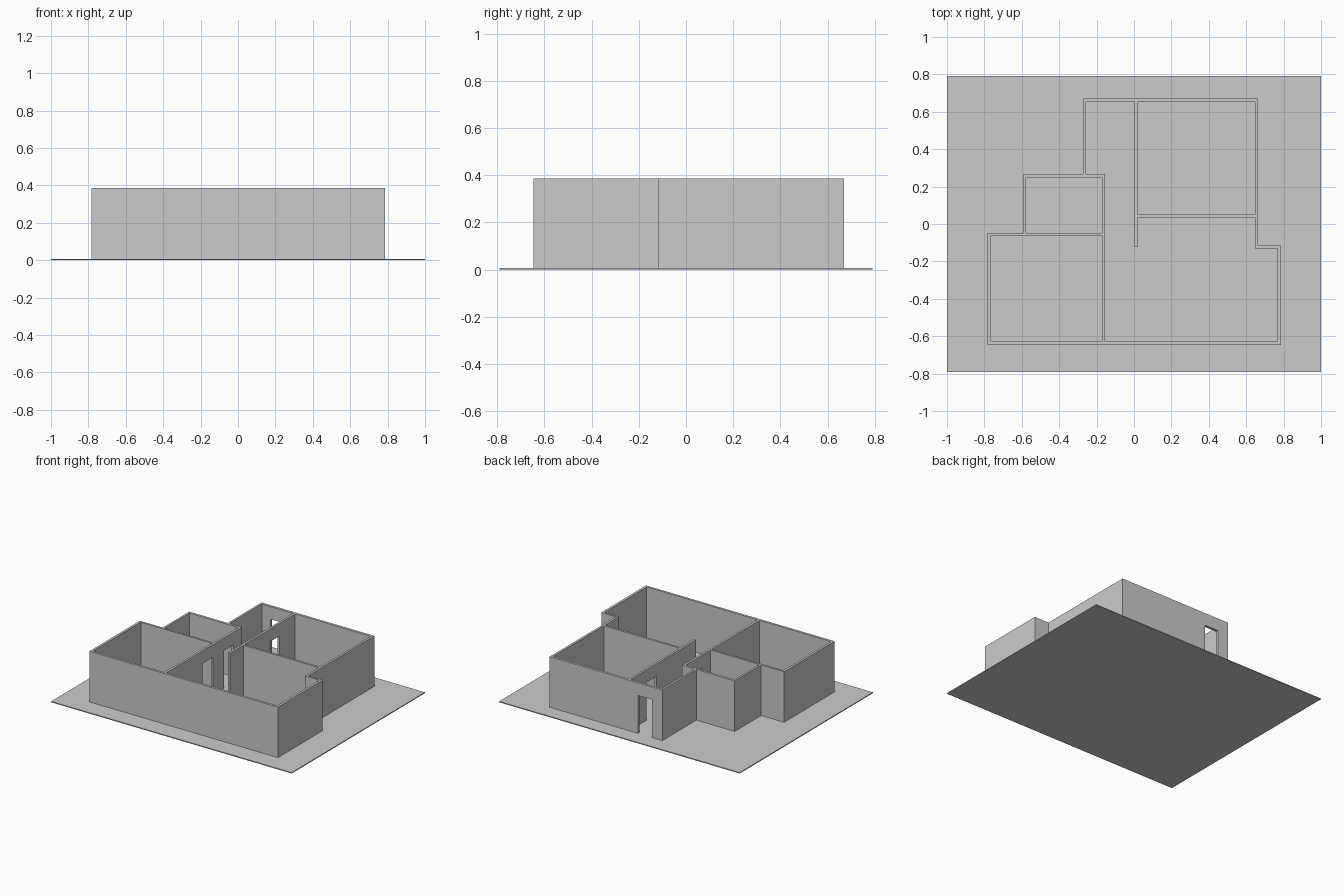
import bpy, bmesh

if "Cube" in bpy.data.objects:
    bpy.data.objects.remove(bpy.data.objects["Cube"])

GROUND_TOP = 0.007
WALL_TOP = 0.387
DOOR_TOP = 0.292


def finish(bm, name):
    bmesh.ops.remove_doubles(bm, verts=bm.verts, dist=1e-5)
    bmesh.ops.recalc_face_normals(bm, faces=bm.faces)
    bmesh.ops.dissolve_limit(bm, angle_limit=0.01, verts=bm.verts, edges=bm.edges)
    mesh = bpy.data.meshes.new(name)
    bm.to_mesh(mesh)
    bm.free()
    obj = bpy.data.objects.new(name, mesh)
    bpy.context.collection.objects.link(obj)
    return obj


# Wall strips in plan: x0, x1, y0, y1
walls = [
    (-0.783, 0.785, -0.647, -0.629),   # front
    (-0.783, -0.765, -0.647, -0.047),  # left, front room
    (-0.783, -0.155, -0.062, -0.047),  # between the left rooms
    (-0.592, -0.577, -0.062, 0.267),   # left, small room
    (-0.592, -0.155, 0.249, 0.267),    # back, small room
    (-0.172, -0.155, -0.647, 0.267),   # left partition
    (-0.273, -0.257, 0.249, 0.670),    # left, hall
    (-0.273, 0.664, 0.651, 0.670),     # back
    (0.003, 0.020, -0.123, 0.670),     # hall partition
    (0.003, 0.664, 0.034, 0.050),      # back room partition
    (0.647, 0.664, -0.130, 0.670),     # right, back room
    (0.647, 0.785, -0.130, -0.115),    # right step
    (0.767, 0.785, -0.647, -0.115),    # right, front
]
# Doorways in plan, cut up to the door height
doors = [
    (-0.187, -0.070, 0.640, 0.680),    # back entrance
    (-0.180, -0.150, -0.200, -0.075),  # front left room
    (-0.180, -0.150, 0.053, 0.165),    # small room
    (0.000, 0.025, 0.345, 0.465),      # back right room
]

# Walls: merge the strips on a shared grid and keep only outer faces
rects = walls + doors
xs = sorted({v for r in rects for v in r[:2]})
ys = sorted({v for r in rects for v in r[2:]})
zs = [GROUND_TOP, DOOR_TOP, WALL_TOP]


def inside(x, y, group):
    return any(a < x < b and c < y < d for a, b, c, d in group)


solid = set()
for i in range(len(xs) - 1):
    for j in range(len(ys) - 1):
        x, y = (xs[i] + xs[i + 1]) / 2, (ys[j] + ys[j + 1]) / 2
        if inside(x, y, walls):
            solid.add((i, j, 1))
            if not inside(x, y, doors):
                solid.add((i, j, 0))

bm = bmesh.new()
for cell in solid:
    for axis in range(3):
        for side in (0, 1):
            near = list(cell)
            near[axis] += 2 * side - 1
            if tuple(near) in solid:
                continue
            u, v = [a for a in range(3) if a != axis]
            corners = []
            for du, dv in ((0, 0), (1, 0), (1, 1), (0, 1)):
                p = list(cell)
                p[axis] += side
                p[u] += du
                p[v] += dv
                corners.append(bm.verts.new((xs[p[0]], ys[p[1]], zs[p[2]])))
            bm.faces.new(corners)
finish(bm, "house_walls")

# Ground slab
bm = bmesh.new()
bmesh.ops.create_cube(bm, size=1)
for vert in bm.verts:
    vert.co.x *= 2
    vert.co.y *= 1.58
    vert.co.z = (vert.co.z + 0.5) * GROUND_TOP
finish(bm, "ground_slab")
